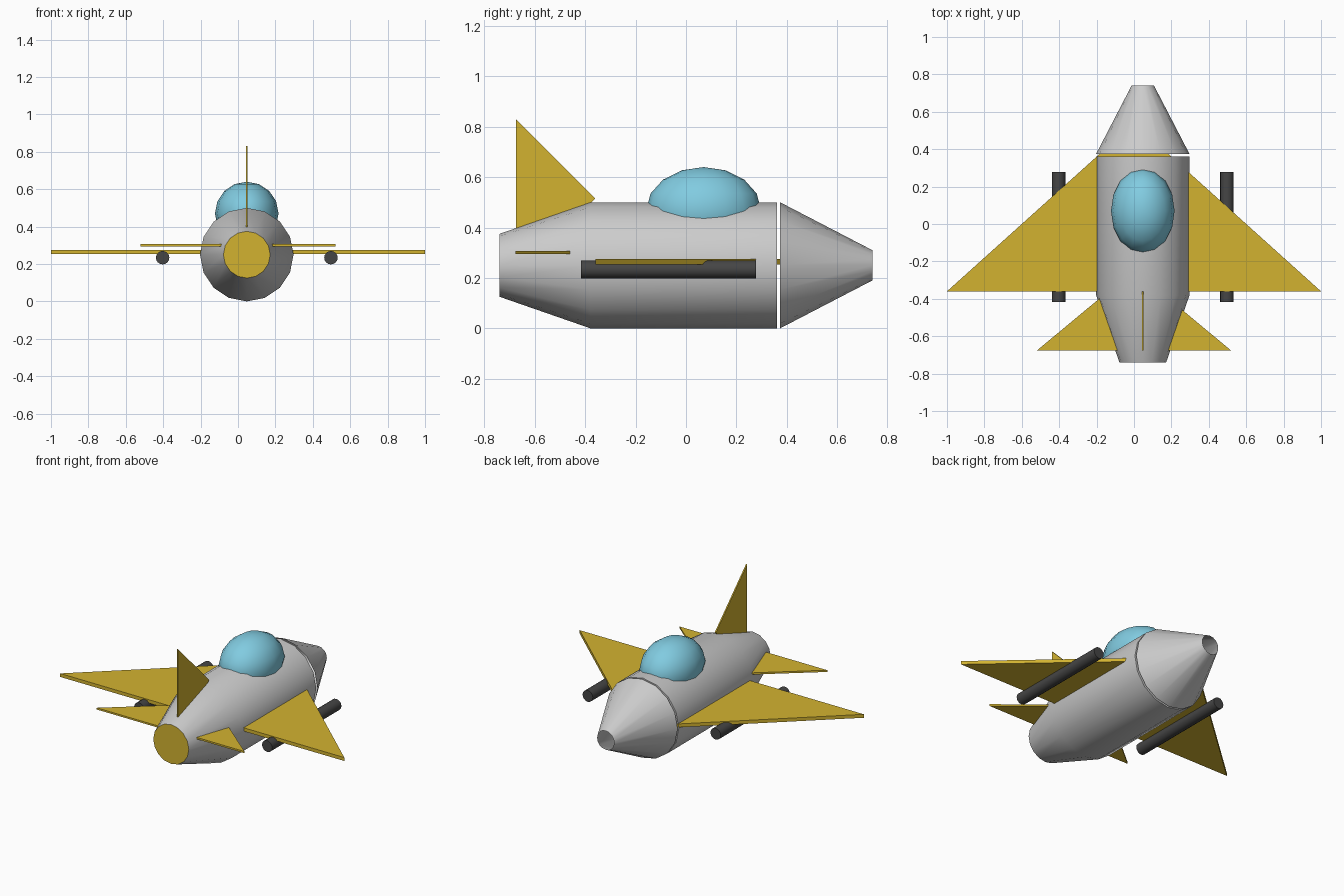
import bpy, bmesh, math

if "Cube" in bpy.data.objects:
    bpy.data.objects.remove(bpy.data.objects["Cube"])

CX = 0.047   # fuselage axis offset in x
CZ = 0.25    # fuselage axis height


def material(name, rgb):
    m = bpy.data.materials.new(name)
    m.diffuse_color = (*rgb, 1)
    m.use_nodes = True
    m.node_tree.nodes["Principled BSDF"].inputs["Base Color"].default_value = m.diffuse_color
    return m


gold = material("gold", (0.65, 0.45, 0.03))
glass = material("glass", (0.22, 0.60, 0.75))
dark = material("dark", (0.06, 0.06, 0.06))


def finish(name, bm, mat=None, smooth=False):
    bmesh.ops.recalc_face_normals(bm, faces=bm.faces)
    me = bpy.data.meshes.new(name)
    bm.to_mesh(me)
    bm.free()
    ob = bpy.data.objects.new(name, me)
    bpy.context.collection.objects.link(ob)
    if mat:
        me.materials.append(mat)
    if smooth:
        bpy.ops.object.select_all(action='DESELECT')
        ob.select_set(True)
        bpy.context.view_layer.objects.active = ob
        bpy.ops.object.shade_smooth_by_angle(angle=math.radians(30))
    return ob


def tube(name, x, z, profile, caps=(True, True), mat=None, sides=16):
    """Rings of (y, radius) joined along the y axis."""
    bm = bmesh.new()
    rings = []
    for y, r in profile:
        rings.append([bm.verts.new((x + r * math.cos(a), y, z + r * math.sin(a)))
                      for a in (2 * math.pi * i / sides for i in range(sides))])
    for a, b in zip(rings, rings[1:]):
        for i in range(sides):
            j = (i + 1) % sides
            bm.faces.new((a[i], a[j], b[j], b[i]))
    for ring, cap in ((rings[0], caps[0]), (rings[-1], caps[1])):
        if cap:
            bm.faces.new(ring)
    return finish(name, bm, mat, smooth=True)


def plate(name, points, offset, mat):
    """Flat outline extruded by an offset vector."""
    bm = bmesh.new()
    f = bm.faces.new([bm.verts.new(p) for p in points])
    ext = bmesh.ops.extrude_face_region(bm, geom=[f], use_keep_orig=True)
    moved = [v for v in ext["geom"] if isinstance(v, bmesh.types.BMVert)]
    bmesh.ops.translate(bm, verts=moved, vec=offset)
    return finish(name, bm, mat)


# Body with tapered tail, gold exhaust cap at the rear
body = tube("fuselage", CX, CZ, [(-0.74, 0.125), (-0.38, 0.25), (0.362, 0.25)])
body.data.materials.append(material("hull", (0.8, 0.8, 0.8)))
body.data.materials.append(gold)
for p in body.data.polygons:
    if p.normal.y < -0.9:
        p.material_index = 1

# Nose cone, open at the tip
tube("nose_cone", CX, CZ, [(0.374, 0.25), (0.74, 0.06)], caps=(False, False))

# Canopy bubble
bm = bmesh.new()
bmesh.ops.create_uvsphere(bm, u_segments=16, v_segments=8, radius=1)
bmesh.ops.scale(bm, vec=(0.17, 0.228, 0.17), verts=bm.verts)
bmesh.ops.translate(bm, vec=(CX, 0.07, 0.47), verts=bm.verts)
finish("canopy", bm, glass, smooth=True)

# Delta wing and tailplane run through the body, fin stands upright
for name, half, back, tip, z, t in (("main_wing", 1.0, -0.36, 0.54, 0.253, 0.022),
                                    ("tailplane", 0.52, -0.677, -0.245, 0.295, 0.011)):
    plate(name, [(-half, back, z), (half, back, z), (0, tip, z)], (0, 0, t), gold)
plate("tail_fin", [(CX - 0.005, -0.675, 0.83), (CX - 0.005, -0.36, 0.515),
                   (CX - 0.005, -0.675, 0.20)], (0.008, 0, 0), gold)

# Under-wing pods
for side, s in (("left", -1), ("right", 1)):
    tube("pod_" + side, CX + s * 0.45, 0.234, [(-0.417, 0.036), (0.278, 0.036)], mat=dark)
